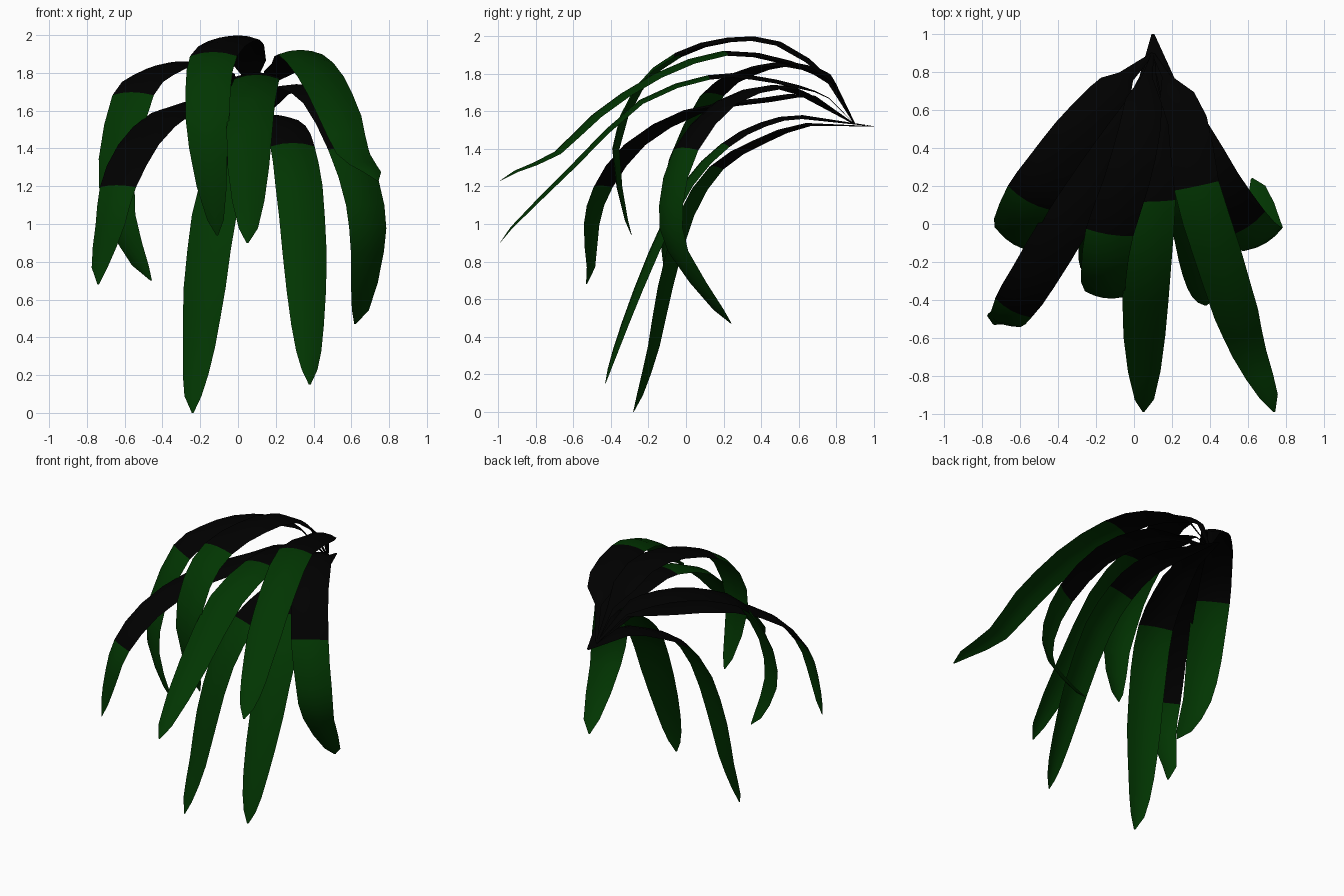
import bpy
import bmesh
import math
from mathutils import Vector

default_cube = bpy.data.objects.get("Cube")
if default_cube:
    bpy.data.objects.remove(default_cube, do_unlink=True)


def make_material(name, colour):
    material = bpy.data.materials.new(name)
    material.use_nodes = True
    material.diffuse_color = (*colour, 1)
    shader = next(n for n in material.node_tree.nodes if n.type == 'BSDF_PRINCIPLED')
    shader.inputs["Base Color"].default_value = (*colour, 1)
    shader.inputs["Roughness"].default_value = 0.9
    return material


BLACK = make_material("near_black", (0, 0, 0))
GREEN = make_material("dark_green", (0.0005, 0.036, 0.0005))

# Blade width along its length: thin stem, broad strap, blunt point
WIDTHS = [(0, 0.015), (0.11, 0.045), (0.17, 0.19), (0.3, 0.23), (0.5, 0.255),
          (0.72, 0.235), (0.87, 0.17), (0.95, 0.115), (1, 0.01)]


def width_at(t):
    for (t0, w0), (t1, w1) in zip(WIDTHS, WIDTHS[1:]):
        if t <= t1:
            return w0 + (w1 - w0) * (t - t0) / (t1 - t0)
    return WIDTHS[-1][1]


def midpoint(points, i):
    """Smooth midpoint between control points i and i + 1."""
    before = points[max(i - 1, 0)]
    after = points[min(i + 2, len(points) - 1)]
    return (points[i] + points[i + 1]) * 0.5625 - (before + after) * 0.0625


def leaf(name, angle, green_from, path):
    """Arched strap along a path; green from the given control point on."""
    points = [Vector(p) for p in path]
    rings = []
    for i in range(len(points) - 1):
        rings.append(points[i])
        if 0 < i < len(points) - 2:
            rings.append(midpoint(points, i))
    rings.append(points[-1])
    green_ring = 2 * green_from - 1

    lengths = [0.0]
    for a, b in zip(rings, rings[1:]):
        lengths.append(lengths[-1] + (b - a).length)

    across = Vector((math.cos(math.radians(angle)), math.sin(math.radians(angle)), 0))
    bm = bmesh.new()
    rows = []
    for i, centre in enumerate(rings):
        tangent = rings[min(i + 1, len(rings) - 1)] - rings[max(i - 1, 0)]
        outward = across.cross(-tangent).normalized()
        width = width_at(lengths[i] / lengths[-1])
        row = []
        for s in (-1, -0.5, 0, 0.5, 1):
            arch = 0.1 * width * (0.5 - s * s)
            row.append(bm.verts.new(centre + across * (s * width / 2) + outward * arch))
        rows.append(row)
    for i, (upper, lower) in enumerate(zip(rows, rows[1:])):
        for j in range(len(upper) - 1):
            face = bm.faces.new((upper[j], lower[j], lower[j + 1], upper[j + 1]))
            face.material_index = int(i >= green_ring)
            face.smooth = True
    mesh = bpy.data.meshes.new(name)
    bm.to_mesh(mesh)
    bm.free()
    mesh.materials.append(BLACK)
    mesh.materials.append(GREEN)
    obj = bpy.data.objects.new(name, mesh)
    bpy.context.collection.objects.link(obj)


ROOT = (0.1, 0.9, 1.53)
LONG_ROOT = (0.1, 1.0, 1.52)

# Leaves on the model's right
leaf("right_front_leaf", -28, 5, [
    ROOT, (0.02, 0.68, 1.68), (-0.12, 0.4, 1.66), (-0.35, 0.02, 1.6),
    (-0.53, -0.28, 1.43), (-0.64, -0.45, 1.2), (-0.68, -0.51, 1.0),
    (-0.735, -0.51, 0.77), (-0.74, -0.53, 0.68)])
leaf("right_back_leaf", -30, 5, [
    ROOT, (-0.04, 0.78, 1.75), (-0.15, 0.67, 1.83), (-0.31, 0.48, 1.85),
    (-0.45, 0.29, 1.8), (-0.56, 0.13, 1.69), (-0.64, -0.04, 1.35),
    (-0.63, -0.1, 1.05), (-0.52, -0.1, 0.78), (-0.46, -0.1, 0.7)])

# Leaves across the middle
leaf("top_leaf", -9, 4, [
    ROOT, (0.07, 0.78, 1.76), (0.03, 0.5, 1.96), (-0.04, 0.22, 1.98),
    (-0.13, -0.05, 1.9), (-0.16, -0.26, 1.72), (-0.16, -0.38, 1.4),
    (-0.12, -0.32, 1.02), (-0.11, -0.29, 0.94)])
leaf("front_leaf", 2, 4, [
    ROOT, (0.1, 0.76, 1.67), (0.1, 0.6, 1.73), (0.1, 0.35, 1.78),
    (0.1, 0.12, 1.78), (0.07, -0.24, 1.65), (0.055, -0.6, 1.31),
    (0.055, -0.93, 0.98), (0.05, -0.99, 0.9)])
leaf("low_right_leaf", -20, 3, [
    LONG_ROOT, (0.07, 0.64, 1.53), (0.01, 0.38, 1.44), (-0.06, 0.15, 1.3),
    (-0.13, -0.01, 1.05), (-0.18, -0.12, 0.67), (-0.21, -0.18, 0.35),
    (-0.24, -0.25, 0.09), (-0.24, -0.28, 0.0)])
leaf("low_left_leaf", 12, 3, [
    LONG_ROOT, (0.18, 0.62, 1.57), (0.25, 0.4, 1.53), (0.29, 0.2, 1.42),
    (0.325, 0.0, 1.21), (0.355, -0.18, 0.85), (0.37, -0.33, 0.47),
    (0.38, -0.41, 0.23), (0.38, -0.43, 0.15)])

# Leaves on the model's left
leaf("left_back_leaf", 32, 4, [
    ROOT, (0.21, 0.64, 1.69), (0.31, 0.46, 1.73), (0.45, 0.2, 1.65),
    (0.59, -0.01, 1.4), (0.68, -0.09, 1.1), (0.69, -0.05, 0.85),
    (0.65, 0.17, 0.54), (0.62, 0.24, 0.47)])
leaf("left_front_leaf", 12, 3, [
    ROOT, (0.17, 0.78, 1.75), (0.28, 0.55, 1.86), (0.33, 0.2, 1.91),
    (0.44, -0.16, 1.79), (0.54, -0.48, 1.58), (0.61, -0.69, 1.38),
    (0.71, -0.91, 1.28), (0.74, -0.99, 1.23)])
